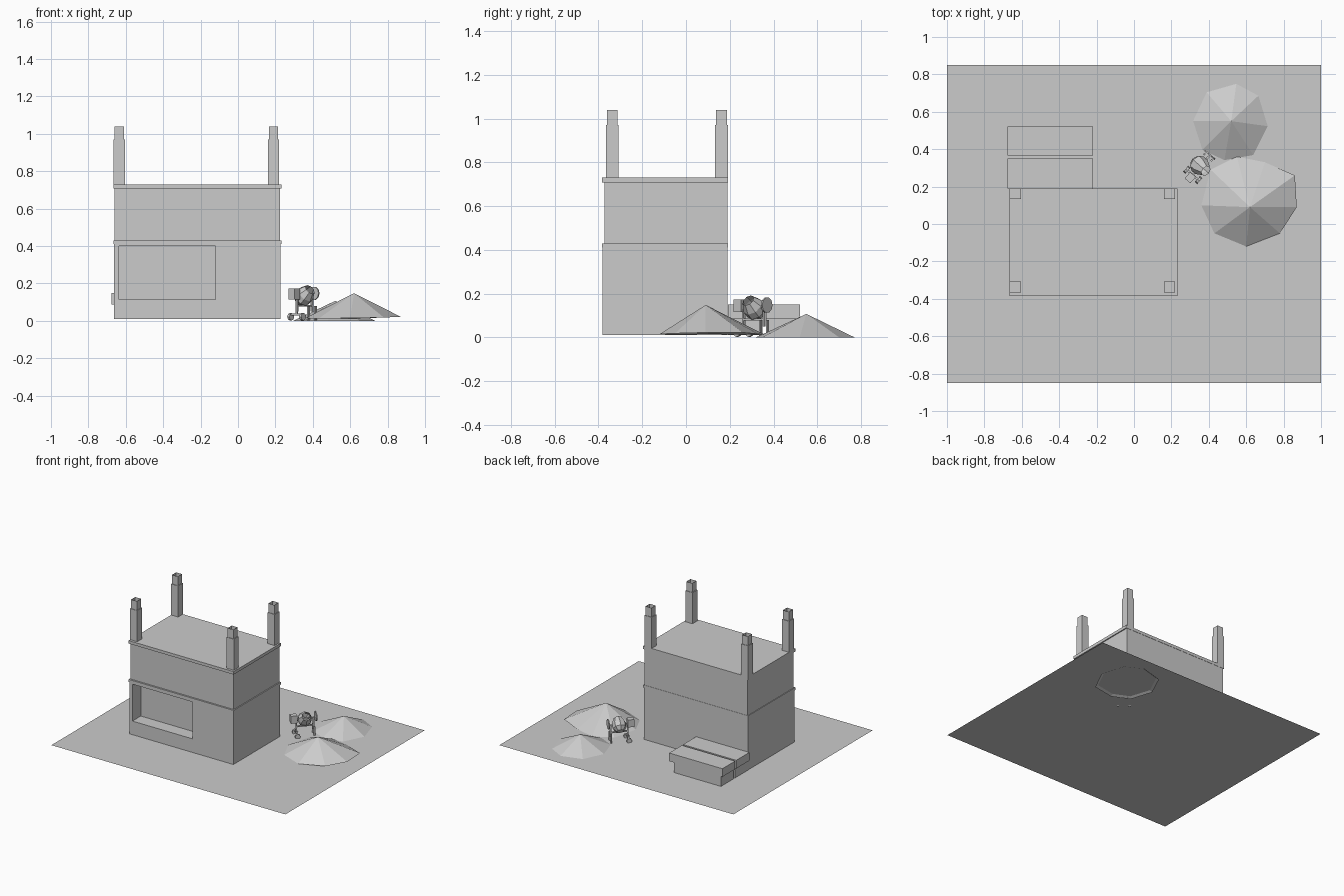
import bpy, bmesh, math
from mathutils import Vector, Matrix

if "Cube" in bpy.data.objects:
    bpy.data.objects.remove(bpy.data.objects["Cube"])


def mesh_object(name, bm):
    me = bpy.data.meshes.new(name)
    bmesh.ops.recalc_face_normals(bm, faces=bm.faces)
    bm.to_mesh(me)
    bm.free()
    ob = bpy.data.objects.new(name, me)
    bpy.context.collection.objects.link(ob)
    return ob


def box(name, x0, x1, y0, y1, z0, z1):
    bm = bmesh.new()
    bmesh.ops.create_cube(bm, size=1)
    for v in bm.verts:
        v.co = ((x0 + x1) / 2 + v.co.x * (x1 - x0),
                (y0 + y1) / 2 + v.co.y * (y1 - y0),
                (z0 + z1) / 2 + v.co.z * (z1 - z0))
    return mesh_object(name, bm)


def mound(name, peak, ring):
    bm = bmesh.new()
    top = bm.verts.new(peak)
    vs = [bm.verts.new(p) for p in ring]
    for a, b in zip(vs, vs[1:] + vs[:1]):
        bm.faces.new((top, a, b))
    ob = mesh_object(name, bm)
    if ob.data.polygons[0].normal.z < 0:
        ob.data.flip_normals()
    return ob


G = 0.01  # ground level

# Ground sheet
bm = bmesh.new()
bm.faces.new([bm.verts.new(p) for p in
              ((-1, -.85, G), (1, -.85, G), (1, .85, G), (-1, .85, G))])
mesh_object("ground_sheet", bm)

# Lower storey with a recessed shop opening
lower = box("lower_storey", -.662, .228, -.382, .19, G, .41)
cutter = box("opening_cutter", -.635, -.12, -.5, -.28, .115, .40)
cutter.hide_render = True
cutter.hide_viewport = True
mod = lower.modifiers.new("opening", 'BOOLEAN')
mod.operation = 'DIFFERENCE'
mod.solver = 'EXACT'
mod.object = cutter

# Upper storey and the two floor slabs
box("floor_slab", -.665, .232, -.385, .191, .41, .43)
box("upper_storey", -.66, .224, -.372, .189, .43, .707)
box("roof_slab", -.665, .232, -.385, .191, .707, .73)

# Unfinished columns with open-topped reinforcement sleeves
for i, cx in enumerate((-.635, .19)):
    for j, cy in enumerate((-.337, .162)):
        tag = ("left", "right")[i] + ("_front", "_back")[j]
        box("column_" + tag, cx - .03, cx + .03, cy - .029, cy + .029, .73, .97)
        sleeve = box("sleeve_" + tag, cx - .025, cx + .025, cy - .025, cy + .025, .97, 1.04)
        bm = bmesh.new()
        bm.from_mesh(sleeve.data)
        bmesh.ops.delete(bm, geom=[f for f in bm.faces if abs(f.normal.z) > .5],
                         context='FACES_ONLY')
        bm.to_mesh(sleeve.data)
        bm.free()

# Brick stacks behind the house: overhanging top tier on a smaller base
for name, y0, y1 in (("inner", .191, .35), ("outer", .365, .52)):
    box("brick_base_" + name, -.663, -.26, y0, y1, G, .087)
    box("brick_top_" + name, -.675, -.22, y0, y1, .087, .15)

# Sand and gravel mounds
mound("gravel_mound", (.62, .09, .148),
      [(.86, .26, .022), (.87, .09, .022), (.78, -.05, .018), (.60, -.12, .015),
       (.43, -.05, .012), (.36, .10, .015), (.41, .29, .012), (.55, .36, .012),
       (.70, .33, .015)])
mound("sand_mound", (.52, .55, .107),
      [(.55, .77, 0), (.68, .70, 0), (.735, .52, 0), (.65, .35, 0),
       (.48, .32, 0), (.35, .38, 0), (.295, .55, 0), (.375, .72, 0)])

# Concrete mixer, built along its own x axis then turned into place
place = Matrix.Translation((.355, .31, 0)) @ Matrix.Rotation(math.radians(49), 4, 'Z')


def mixer_box(name, *b):
    box(name, *b).data.transform(place)


# Drum: eight-sided spun profile (radius, height), open at the mouth
bm = bmesh.new()
rings = []
for r, h in ((.027, -.052), (.05, -.025), (.05, .01), (.03, .052)):
    rings.append([bm.verts.new((r * math.cos(k * math.pi / 4),
                                r * math.sin(k * math.pi / 4), h)) for k in range(8)])
for lo, hi in zip(rings, rings[1:]):
    for k in range(8):
        bm.faces.new((lo[k], lo[(k + 1) % 8], hi[(k + 1) % 8], hi[k]))
bm.faces.new(rings[0])
drum = mesh_object("mixer_drum", bm)
drum.data.transform(place @ Matrix.Translation((0, 0, .135)) @
                    Matrix.Rotation(math.radians(50), 4, 'X'))

# Motor housing, hand wheel, frame and feet
mixer_box("mixer_motor", -.105, -.06, -.02, .02, .115, .172)
mixer_box("mixer_axle", -.07, .07, -.005, .005, .13, .14)
mixer_box("mixer_rail", -.066, .066, -.005, .005, .076, .086)
for s, name in ((-1, "left"), (1, "right")):
    x = s * .062
    mixer_box("mixer_post_" + name, x - .005, x + .005, -.006, .006, .05, .14)
for s, name in ((-1, "front"), (1, "back")):
    mixer_box("mixer_leg_" + name, .057, .067, s * .025 - .005, s * .025 + .005, .005, .08)
mixer_box("mixer_crossbar", -.068, -.058, -.04, .04, .03, .04)
mixer_box("mixer_rear_post", -.068, -.058, -.005, .005, .03, .08)

bm = bmesh.new()
bmesh.ops.create_cone(bm, cap_ends=True, segments=10, radius1=.036, radius2=.036, depth=.008)
wheel = mesh_object("mixer_hand_wheel", bm)
wheel.data.transform(place @ Matrix.Translation((.078, 0, .147)) @
                     Matrix.Rotation(math.pi / 2, 4, 'Y'))

for s, name in ((-1, "front"), (1, "back")):
    bm = bmesh.new()
    bmesh.ops.create_cone(bm, cap_ends=True, segments=8, radius1=.02, radius2=.02, depth=.015)
    w = mesh_object("mixer_road_wheel_" + name, bm)
    w.data.transform(place @ Matrix.Translation((-.063, s * .042, .022)) @
                     Matrix.Rotation(math.pi / 2, 4, 'X'))
